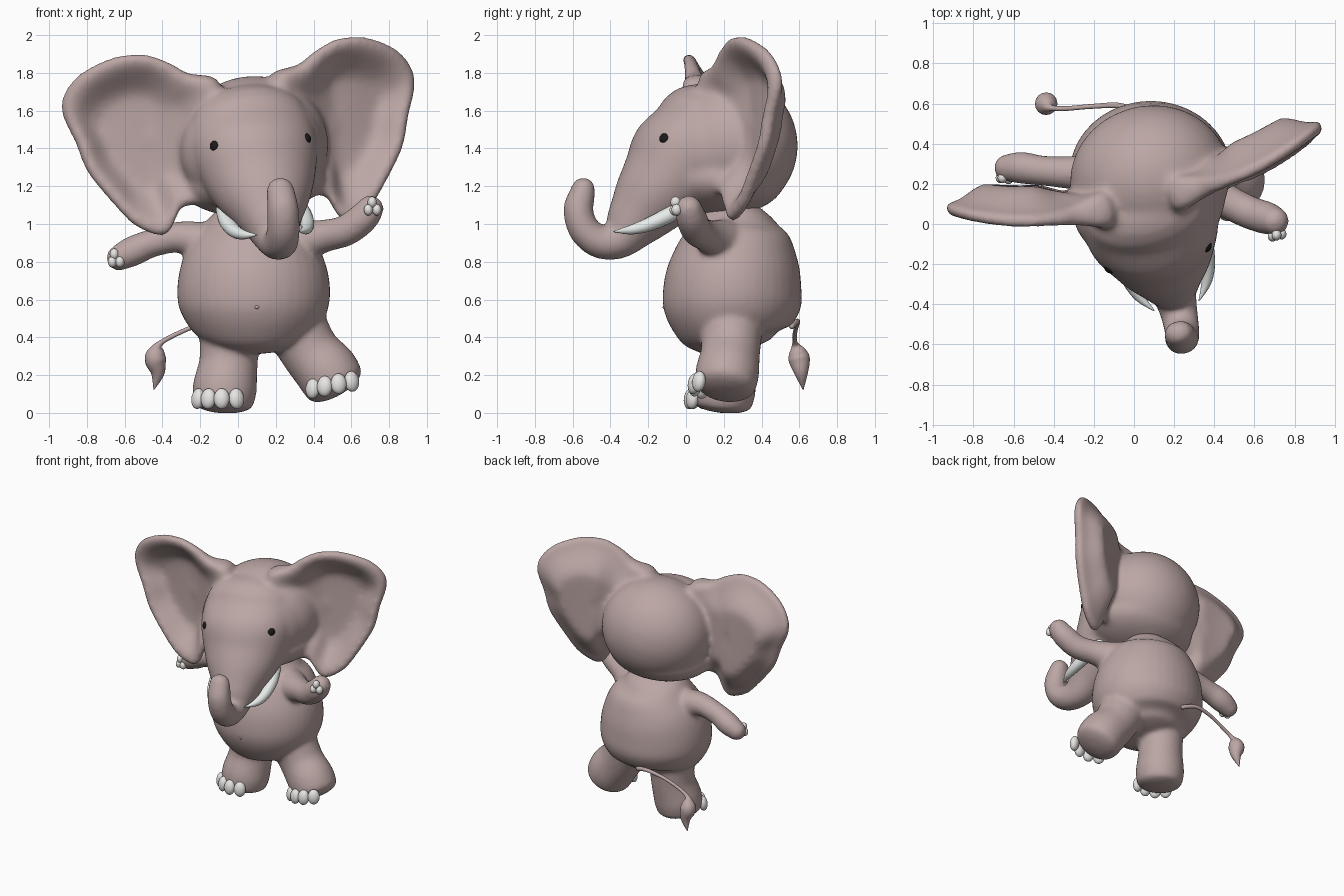
import bpy, bmesh
from math import sin, cos, pi, radians
from mathutils import Vector, Matrix

if "Cube" in bpy.data.objects:
    bpy.data.objects.remove(bpy.data.objects["Cube"])


def material(name, rgb):
    m = bpy.data.materials.new(name)
    m.diffuse_color = (*rgb, 1)
    m.use_nodes = True
    m.node_tree.nodes["Principled BSDF"].inputs["Base Color"].default_value = m.diffuse_color
    return m


SKIN = material("skin", (0.50, 0.385, 0.375))
NAIL = material("nail", (0.80, 0.78, 0.76))
IVORY = material("ivory", (0.80, 0.84, 0.82))
BLACK = material("black", (0.01, 0.01, 0.01))


def spline(pts, n, closed=False):
    """Catmull-Rom through tuples of any length."""
    pts = [Vector(p) for p in pts]
    k, out = len(pts), []
    pick = (lambda i: pts[i % k]) if closed else (lambda i: pts[max(0, min(k - 1, i))])
    for i in range(k if closed else k - 1):
        a, b, c, d = (pick(i + j) for j in (-1, 0, 1, 2))
        for s in range(n):
            t = s / n
            out.append(0.5 * (2*b + (c - a)*t + (2*a - 5*b + 4*c - d)*t*t + (3*b - a - 3*c + d)*t**3))
    return out if closed else out + [pts[-1]]


def skin_rings(bm, rings):
    """Bridge rings of points and close both ends."""
    vs = [[bm.verts.new(p) for p in r] for r in rings]
    n = len(vs[0])
    fs = [bm.faces.new((a[i], a[(i + 1) % n], b[(i + 1) % n], b[i]))
          for a, b in zip(vs, vs[1:]) for i in range(n)]
    fs += [bm.faces.new(vs[0][::-1]), bm.faces.new(vs[-1])]
    bmesh.ops.recalc_face_normals(bm, faces=fs)


def loft(bm, pts, ref=(1, 0, 0), cap=1.0, sides=28, n=5):
    """Round-ended tube; each point is x, y, z, radius along ref, radius across."""
    pts = [p if len(p) == 5 else (*p, p[3]) for p in pts]
    s, ref, rings = spline(pts, n), Vector(ref), []

    def ring(p, t, off, k):
        u = (ref - t * ref.dot(t)).normalized()
        w = t.cross(u)
        c = Vector(p[:3]) + t * off
        rings.append([c + u*(p[3]*k*cos(2*pi*i/sides)) + w*(p[4]*k*sin(2*pi*i/sides)) for i in range(sides)])
    for i, p in enumerate(s):
        t = (Vector(s[min(i + 1, len(s) - 1)][:3]) - Vector(s[max(i - 1, 0)][:3])).normalized()
        r = cap * min(p[3], p[4])
        if i == 0:
            for a in (85, 60, 40, 20):
                ring(p, t, -r * sin(radians(a)), cos(radians(a)))
        ring(p, t, 0, 1)
        if i == len(s) - 1:
            for a in (20, 40, 60, 85):
                ring(p, t, r * sin(radians(a)), cos(radians(a)))
    skin_rings(bm, rings)


def ball(bm, c, r, rot=Matrix(), seg=24):
    m = Matrix.Translation(c) @ rot @ Matrix.Diagonal((*r, 1))
    bmesh.ops.create_uvsphere(bm, u_segments=seg, v_segments=seg // 2, radius=1, matrix=m)


def finish(bm, name, mat, matrix=Matrix(), voxel=0, smooth=0):
    me = bpy.data.meshes.new(name)
    bm.to_mesh(me)
    bm.free()
    ob = bpy.data.objects.new(name, me)
    bpy.context.collection.objects.link(ob)
    ob.matrix_world = matrix
    me.materials.append(mat)
    for p in me.polygons:
        p.use_smooth = True
    if voxel:  # fuse overlapping shells into one soft skin
        r = ob.modifiers.new("Fuse", 'REMESH')
        r.mode, r.voxel_size, r.use_smooth_shade = 'VOXEL', voxel, True
        s = ob.modifiers.new("Soften", 'SMOOTH')
        s.factor, s.iterations = 0.5, smooth
    return ob


# Head is symmetric in its own frame, then turned and tilted
HEAD = (Matrix.Translation((0.03, 0.27, 1.35)) @ Matrix.Rotation(radians(12.5), 4, 'Z')
        @ Matrix.Rotation(radians(-4.5), 4, 'Y'))

# Head: skull, cheeks, jowls, face running into the curled trunk, cupped ears
bm = bmesh.new()
ball(bm, (0.045, -0.05, 0.06), (0.40, 0.36, 0.37), seg=64)
ball(bm, (0.01, -0.17, 0.04), (0.385, 0.30, 0.35), seg=64)
ball(bm, (0.02, -0.10, -0.13), (0.38, 0.34, 0.18), seg=64)
ball(bm, (0, -0.34, -0.17), (0.27, 0.22, 0.15), seg=48)
face = [(0.05, 1.53, .32, .21), (-.01, 1.40, .335, .265), (-.085, 1.26, .305, .258), (-.19, 1.13, .245, .21),
        (-.285, 1.01, .165, .155), (-.37, .915, .11, .105), (-.47, .905, .094, .089), (-.55, .97, .088, .084),
        (-.58, 1.07, .085, .079), (-.565, 1.13, .082, .075), (-.55, 1.185, .075, .065)]
loft(bm, [(0, (y - .27) * 1.02, z - 1.35, a, b) for y, z, a, b in face], sides=48)
outline = [(.12, .38), (.30, .475), (.42, .555), (.55, .60), (.705, .588), (.87, .51), (.955, .40), (.962, .30),
           (.91, .155), (.86, -.01), (.75, -.18), (.64, -.315), (.505, -.38), (.44, -.33), (.38, -.23), (.18, -.18)]
edge = [Vector((x, 0, z)) for x, z in spline(outline, 4, True)]
mid = Vector((0.55, 0, 0.14))


def ear_ring(side, t, face_sign):
    ring = []
    for p in edge:
        q = mid.lerp(p, t)
        f = min(max((0.96 - t) / 0.5, 0), 1)
        root = min(max((0.5 - q.x) / 0.3, 0), 1)
        cup = 0.14 * f * f * (3 - 2 * f) * (1 - root)
        thick = (0.032 + 0.014 * t ** 3 + 0.06 * root * root) * max(0, 1 - t ** 16) ** 0.5
        y = -0.155 + 0.17 * (max(0, q.x - 0.3) / 0.65) ** 2 + cup + face_sign * thick
        ring.append(Vector((side * q.x, y, q.z)))
    return ring


steps = (.02, .2, .35, .5, .6, .7, .78, .85, .91, .95, .98)
for side in (-1, 1):
    skin_rings(bm, [ear_ring(side, t, -1) for t in steps] + [ear_ring(side, 1, 0)]
               + [ear_ring(side, t, 1) for t in reversed(steps)])
finish(bm, "head", SKIN, HEAD, 0.014, 26)

# Eyes and tusks
for side, tag in ((-1, "left"), (1, "right")):
    bm = bmesh.new()
    ball(bm, (side * .241, -.437, .08), (.034, .036, .034))
    finish(bm, tag + "_eye", BLACK, HEAD)
    bm = bmesh.new()
    loft(bm, [(side * x, y, z, r) for x, y, z, r in
              ((.20, -.32, -.26, .042), (.21, -.42, -.32, .042), (.20, -.53, -.37, .036),
               (.17, -.62, -.395, .025), (.115, -.70, -.40, .003))], sides=16)
    finish(bm, tag + "_tusk", IVORY, HEAD)

# Body with arms and legs
bm = bmesh.new()
loft(bm, [(.085, .26, .37, .23, .21), (.085, .25, .43, .325, .30), (.085, .245, .54, .39, .36),
          (.083, .247, .65, .405, .367), (.083, .262, .78, .385, .345), (.085, .275, .90, .335, .30),
          (.085, .285, 1.0, .255, .24), (.09, .30, 1.07, .17, .16), (.09, .31, 1.11, .08, .08)],
     cap=0.2, sides=40)
loft(bm, [(-.15, .25, .89, .12), (-.30, .255, .93, .085), (-.45, .265, .90, .075),
          (-.56, .28, .855, .08), (-.63, .28, .82, .068)], ref=(0, 1, 0))
loft(bm, [(.30, .20, .90, .13), (.45, .12, .935, .088), (.57, .06, .965, .083),
          (.66, .03, 1.03, .082), (.70, .015, 1.08, .072)], ref=(0, 1, 0))
loft(bm, [(-.045, .24, .42, .16), (-.05, .23, .27, .155), (-.07, .20, .13, .17, .17),
          (-.075, .19, .05, .158, .162)], cap=.32)
loft(bm, [(.315, .24, .44, .165), (.385, .235, .32, .157), (.47, .22, .22, .168, .168),
          (.51, .21, .155, .163, .163)], cap=.4)
finish(bm, "body", SKIN, voxel=0.014, smooth=10)

# Navel
bm = bmesh.new()
ball(bm, (.10, -.116, .56), (.012, .008, .01))
finish(bm, "navel", SKIN)

# Toenails fanned round the front of each foot
for tag, c, r, angles, z0, slope in (("left", (-.075, .185), .165, (-56, -30, -4, 24), .075, 0.0),
                                     ("right", (.51, .205), .165, (-44, -18, 8, 34), .15, 0.18)):
    bm = bmesh.new()
    for a in angles:
        a = radians(a)
        rot = Matrix.Rotation(a, 4, 'Z') @ Matrix.Rotation(radians(-8), 4, 'X')
        ball(bm, (c[0] + r * sin(a), c[1] - r * cos(a), z0 + slope * r * sin(a)), (.042, .032, .055), rot)
    finish(bm, tag + "_toenails", NAIL)

# Fingernails
for tag, spots in (("left", ((-.665, .23, .80), (-.625, .225, .80), (-.655, .23, .84))),
                   ("right", ((.69, -.06, 1.075), (.735, -.05, 1.075), (.71, -.055, 1.115)))):
    bm = bmesh.new()
    for p in spots:
        ball(bm, p, (.024, .027, .03))
    finish(bm, tag + "_fingernails", NAIL)

# Tail with tuft
bm = bmesh.new()
loft(bm, [(.02, .56, .46, .016), (-.08, .59, .485, .014), (-.22, .585, .46, .012), (-.34, .575, .41, .012),
          (-.415, .578, .365, .016), (-.432, .59, .325, .045), (-.437, .60, .28, .056),
          (-.425, .61, .21, .036), (-.445, .62, .125, .003)], ref=(0, 1, 0), sides=16)
finish(bm, "tail", SKIN)
